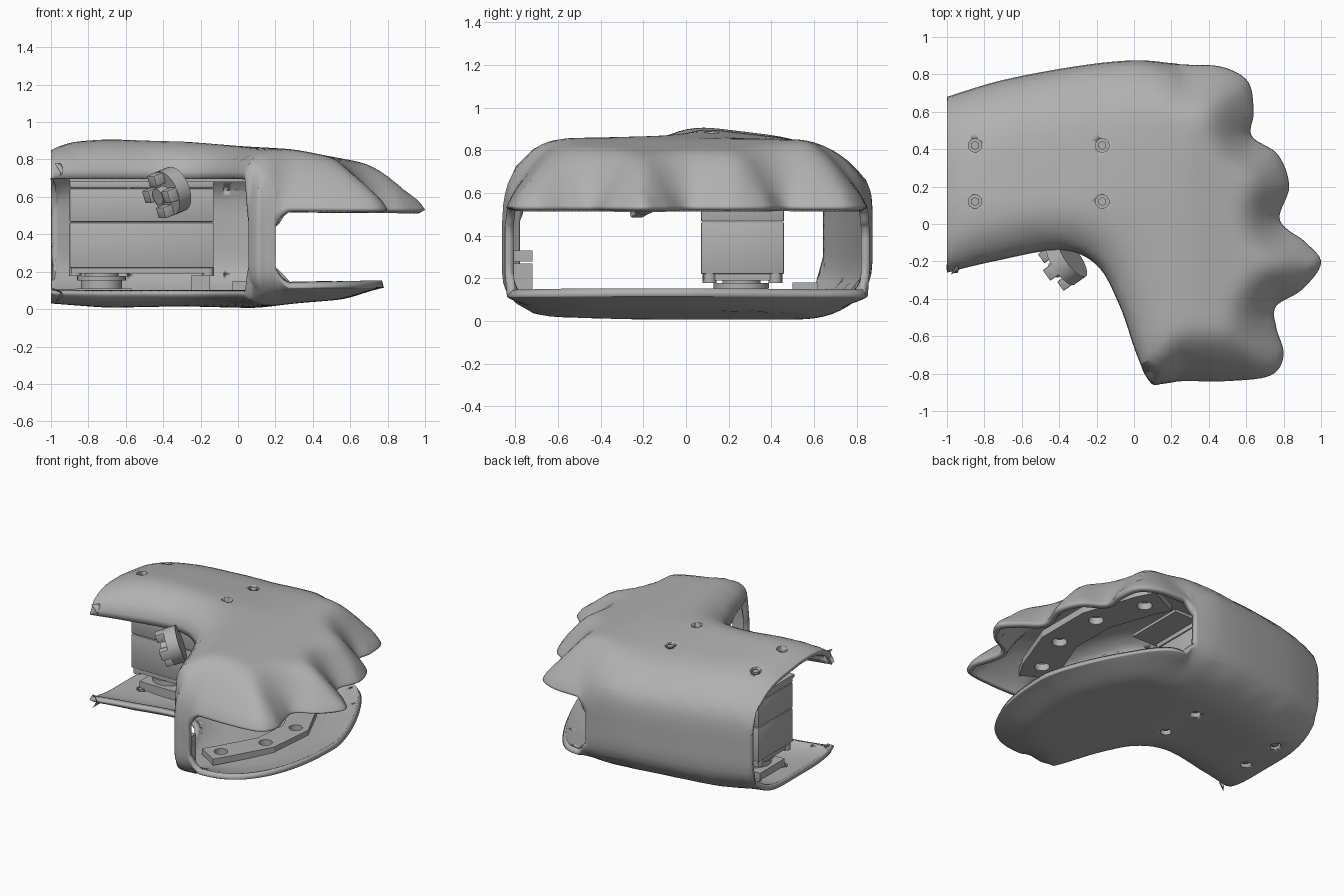
import bpy, bmesh, math
from mathutils import Vector, Matrix

if "Cube" in bpy.data.objects:
    bpy.data.objects.remove(bpy.data.objects["Cube"], do_unlink=True)

grey = bpy.data.materials.new("plain_grey")
grey.use_nodes = True
colour = (0.44, 0.44, 0.44, 1)
grey.diffuse_color = colour
grey.node_tree.nodes["Principled BSDF"].inputs["Base Color"].default_value = colour


def finish(name, bm, smooth=True):
    me = bpy.data.meshes.new(name)
    bm.to_mesh(me)
    bm.free()
    ob = bpy.data.objects.new(name, me)
    bpy.context.collection.objects.link(ob)
    me.materials.append(grey)
    if smooth:
        bpy.ops.object.select_all(action='DESELECT')
        ob.select_set(True)
        bpy.context.view_layer.objects.active = ob
        bpy.ops.object.shade_smooth_by_angle(angle=math.radians(40))
    return ob


def box(name, x, y, z, bevel=0.0, matrix=None):
    bm = bmesh.new()
    bmesh.ops.create_cube(bm, size=1)
    for v in bm.verts:
        v.co = Vector(a[0] + (c + 0.5) * (a[1] - a[0]) for a, c in zip((x, y, z), v.co))
    if bevel:
        bmesh.ops.bevel(bm, geom=bm.edges[:], offset=bevel, segments=2, affect='EDGES', profile=0.5)
    if matrix:
        bm.transform(matrix)
    return finish(name, bm)


def cylinder(name, at, r, depth, matrix=None, sides=24):
    bm = bmesh.new()
    bmesh.ops.create_cone(bm, cap_ends=True, segments=sides, radius1=r, radius2=r, depth=depth,
                          matrix=Matrix.Translation(at))
    if matrix:
        bm.transform(matrix)
    return finish(name, bm)


def cut(ob, cutter):
    cutter.hide_render = True
    cutter.hide_set(True)
    cutter.display_type = 'WIRE'
    mod = ob.modifiers.new("cut", 'BOOLEAN')
    mod.operation, mod.object, mod.solver = 'DIFFERENCE', cutter, 'EXACT'


def table(x, pts):
    # linear interpolation through (x, value) pairs
    for (a, u), (b, w) in zip(pts, pts[1:]):
        if x <= b:
            t = min(max((x - a) / (b - a), 0), 1)
            return u + (w - u) * t
    return pts[-1][1]


# Outline zones: low rim, high rim, rim roundness, rim reach; opened side; points
zones = [
    ((0.09, 0.70, 2.0, .25), True, [(-1, -.26), (-.75, -.2), (-.4, -.14), (-.2, -.22), (-.08, -.43), (0, -.66), (.035, -.75)]),
    ((0.22, 0.47, 2.0, .25), False, [(.055, -.8), (.1, -.858), (.15, -.855)]),
    ((0.22, 0.44, 2.0, .25), True, [(.2, -.848)]),
    ((0.115, 0.53, 1.25, .26), True, [(.27, -.84), (.5, -.84), (.73, -.81), (.8, -.7), (.76, -.55)]),
    ((0.115, 0.53, 1.15, .19), True, [(.76, -.44), (.9, -.35), (1, -.21), (.92, -.1), (.78, .02), (.83, .2),
                                      (.77, .37), (.63, .47)]),
    ((0.115, 0.53, 1.2, .27), True, [(.64, .6), (.61, .76), (.47, .84), (.27, .852)]),
    ((0.22, 0.44, 2.0, .3), False, [(.2, .86)]),
    ((0.3, 0.52, 2.3, .38), False, [(0, .875), (-.3, .845), (-.7, .77), (-1, .68)]),
]
ctrl = [(Vector(p + rim), is_open) for rim, is_open, pts in zones for p in pts]
SUB, END = 7, 20
rims, opened, tops = [], [], []
for i in range(len(ctrl) - 1):
    p0, p1, p2, p3 = (ctrl[min(max(i + k, 0), len(ctrl) - 1)][0] for k in (-1, 0, 1, 2))
    for s in range(SUB):
        t = s / SUB
        q = 0.5 * (2 * p1 + (p2 - p0) * t + (2 * p0 - 5 * p1 + 4 * p2 - p3) * t * t
                   + (3 * p1 - p0 - 3 * p2 + p3) * t ** 3)
        tops.append(Vector(q[:2]))
        rims.append(p1.lerp(p2, t)[2:])
        opened.append(ctrl[i][1])
edge_count = len(tops)
for s in range(END):
    q = ctrl[-1][0].lerp(ctrl[0][0], s / END)
    tops.append(Vector(q[:2]))
    rims.append(q[2:])
    opened.append(True)
N = len(tops)

# The lower lip has a plain rounded edge instead of scallops
lows = [p.copy() for p in tops]
start = sum(len(z[2]) for z in zones[:3]) * SUB
span = (sum(len(z[2]) for z in zones[3:6]) - 1) * SUB
for s in range(span + 1):
    a = math.pi * s / span
    c, n = math.cos(a), max(math.sin(a), 0)
    lows[start + s] = Vector((.27 + .51 * n ** .83 - .24 * n * max(-c, 0),
                              -math.copysign(abs(c) ** .83, c) * .846 + .006))
top_base = [(-1, .85), (-.9, .895), (-.7, .91), (-.3, .9), (0, .872), (.3, .855), (.5, .815), (.72, .775), (1, .72)]
low_base = [(-1, .03), (-.7, .007), (-.3, .015), (.1, .005), (.3, .03), (.55, .05), (.8, .09)]


def height(q, pts, upper):
    # rounded fall from the base height to the rim, by distance to the edge
    best, hit = 9, None
    for j in range(edge_count):
        a, b = pts[j], pts[j + 1]
        ab = b - a
        t = min(max((q - a).dot(ab) / max(ab.length_squared, 1e-9), 0), 1)
        d = (a + ab * t - q).length
        if d < best:
            best, hit = d, (j, t)
    j, t = hit
    low, high, power, reach = (u + (w - u) * t for u, w in zip(rims[j], rims[j + 1]))
    k = (1 - (1 - min(best / reach, 1)) ** power) ** (1 / power)
    back_slope = .12 * max(q.y - .1, 0) * min(max(.3 - q.x, 0) * 2, 1)
    rim, base = (high, table(q.x, top_base) - back_slope) if upper else (low, table(q.x, low_base))
    return rim + (base - rim) * k


bm = bmesh.new()


def strip(r1, r2):
    return [bm.faces.new((r1[j], r2[j], r2[(j + 1) % N], r1[(j + 1) % N])) for j in range(N)]


def cap(pts, upper):
    # close rings along the edge, and a regular grid inside them
    rings = []
    for d in (0, .005, .014, .027):
        ring = []
        for j in range(N):
            along = (pts[(j + 1) % N] - pts[j - 1]).normalized()
            q = pts[j] + Vector((-along.y, along.x)) * d
            ring.append(bm.verts.new((q.x, q.y, 0)))
        rings.append(ring)
    for outer, inside in zip(rings, rings[1:]):
        strip(inside, outer) if upper else strip(outer, inside)
    face = bm.faces.new(rings[-1] if upper else rings[-1][::-1])
    geom = [face] + list(face.edges) + list(face.verts)
    for axis in (0, 1):
        for k in range(-24, 25):
            at, no = Vector((0, 0, 0)), Vector((0, 0, 0))
            at[axis], no[axis] = k * .04 + .003, 1
            geom = bmesh.ops.bisect_plane(bm, geom=geom, dist=1e-5, plane_co=at, plane_no=no)["geom"]
    fixed = {v for ring in rings for v in ring}
    grid = {g for g in geom if isinstance(g, bmesh.types.BMVert)} - fixed
    for v in fixed | grid:
        v.co.z = height(v.co.xy, pts, upper)
    # soften the ridges, away from the edge only
    for _ in range(2):
        fixed |= {e.other_vert(v) for v in fixed for e in v.link_edges}
    for _ in range(4):
        bmesh.ops.smooth_vert(bm, verts=list(grid - fixed), factor=0.5, use_axis_z=True)
    return rings[0]


# Shell: top cap, side wall with its openings, bottom cap
upper, lower = cap(tops, True), cap(lows, False)
levels = [upper]
for t in (.25, .5, .75):
    levels.append([bm.verts.new(a.co.lerp(b.co, t)) for a, b in zip(upper, lower)])
levels.append(lower)
for r1, r2 in zip(levels, levels[1:]):
    faces = strip(r1, r2)
    bmesh.ops.delete(bm, geom=[f for f, gone in zip(faces, opened) if gone], context='FACES_ONLY')
bmesh.ops.delete(bm, geom=[e for e in bm.edges if not e.link_faces], context='EDGES')
bmesh.ops.delete(bm, geom=[v for v in bm.verts if not v.link_faces], context='VERTS')
bmesh.ops.triangulate(bm, faces=[f for f in bm.faces if len(f.verts) > 4])
shell = finish("palm_shell", bm)
mod = shell.modifiers.new("thickness", 'SOLIDIFY')
mod.thickness, mod.offset = 0.04, -1

# Screw holes through the top and bottom of the wrist
for x in (-.85, -.17):
    for y in (.12, .42):
        cut(shell, cylinder("screw_hole_cutter", (x, y, .5), .036, 1.4))
        cylinder("top_screw", (x, y, .83), .024, .04, sides=6)
        cylinder("lower_screw", (x, y, .05), .024, .03, sides=6)


# Curved mounting bars with finger pin holes
def mount_bar(name, path, width, z0, z1, hole):
    left, right = [], []
    pts = [Vector(p) for p in path]
    for i, p in enumerate(pts):
        d = (pts[min(i + 1, len(pts) - 1)] - pts[max(i - 1, 0)]).normalized()
        n = Vector((-d.y, d.x)) * width / 2
        left.append(p + n)
        right.append(p - n)
    bm = bmesh.new()
    face = bm.faces.new([bm.verts.new((q.x, q.y, z0)) for q in left + right[::-1]])
    made = bmesh.ops.extrude_face_region(bm, geom=[face])["geom"]
    bmesh.ops.translate(bm, vec=(0, 0, z1 - z0), verts=[g for g in made if isinstance(g, bmesh.types.BMVert)])
    bmesh.ops.recalc_face_normals(bm, faces=bm.faces)
    bar = finish(name, bm, False)
    for p in pts[1:-1]:
        cut(bar, cylinder("pin_hole_cutter", (p.x, p.y, (z0 + z1) / 2), hole, .3))


mount_bar("lower_mount_bar", [(.15, -.56), (.2, -.48), (.36, -.2), (.39, .1), (.27, .35), (.2, .42)], .18, .075, .12, .045)
mount_bar("upper_mount_bar", [(.26, -.66), (.33, -.54), (.45, -.22), (.45, .15), (.33, .5), (.27, .62)], .26, .61, .66, .05)

# Motor with case seams, feet and output horn
box("motor_case", (-.9, -.13), (.07, .46), (.22, .463), .006)
box("motor_cap", (-.9, -.13), (.07, .46), (.467, .645), .006)
box("motor_lid", (-.9, -.13), (.07, .46), (.649, .69), .006)
box("motor_plate", (-.9, .05), (.05, .48), (.68, .7))
box("motor_base", (-.89, -.14), (.08, .45), (.19, .23))
for x in (-.87, -.16):
    for y in (.11, .42):
        cylinder("motor_foot", (x, y, .2), .033, .045)
for r, z, h in ((.13, .165, .025), (.09, .185, .05), (.11, .13, .05)):
    cylinder("motor_horn", (-.73, .26, z), r, h, sides=32)
box("horn_plate", (-.87, -.57), (.12, .4), (.04, .11))
box("rear_post", (-.25, -.15), (.5, .62), (.06, .18))
box("side_post", (-.03, .05), (.4, .55), (.06, .15))
for z in ((.14, .27), (.28, .33)):
    box("column_block", (.1, .17), (-.82, -.72), z)

# Tilted thumb hub with a toothed coupling
axis = Vector((-.72, -.5, -.3)).normalized()
tilt = Matrix.Translation((-.36, -.2, .63)) @ axis.to_track_quat('Z', 'Y').to_matrix().to_4x4()
cylinder("thumb_hub", (0, 0, 0), .125, .08, tilt, 32)
cylinder("thumb_hub_pin", (0, 0, .05), .045, .08, tilt)
for k in range(4):
    spin = tilt @ Matrix.Rotation(k * math.pi / 2, 4, 'Z')
    box("thumb_tooth", (.06, .12), (-.035, .035), (.03, .1), .006, spin)
